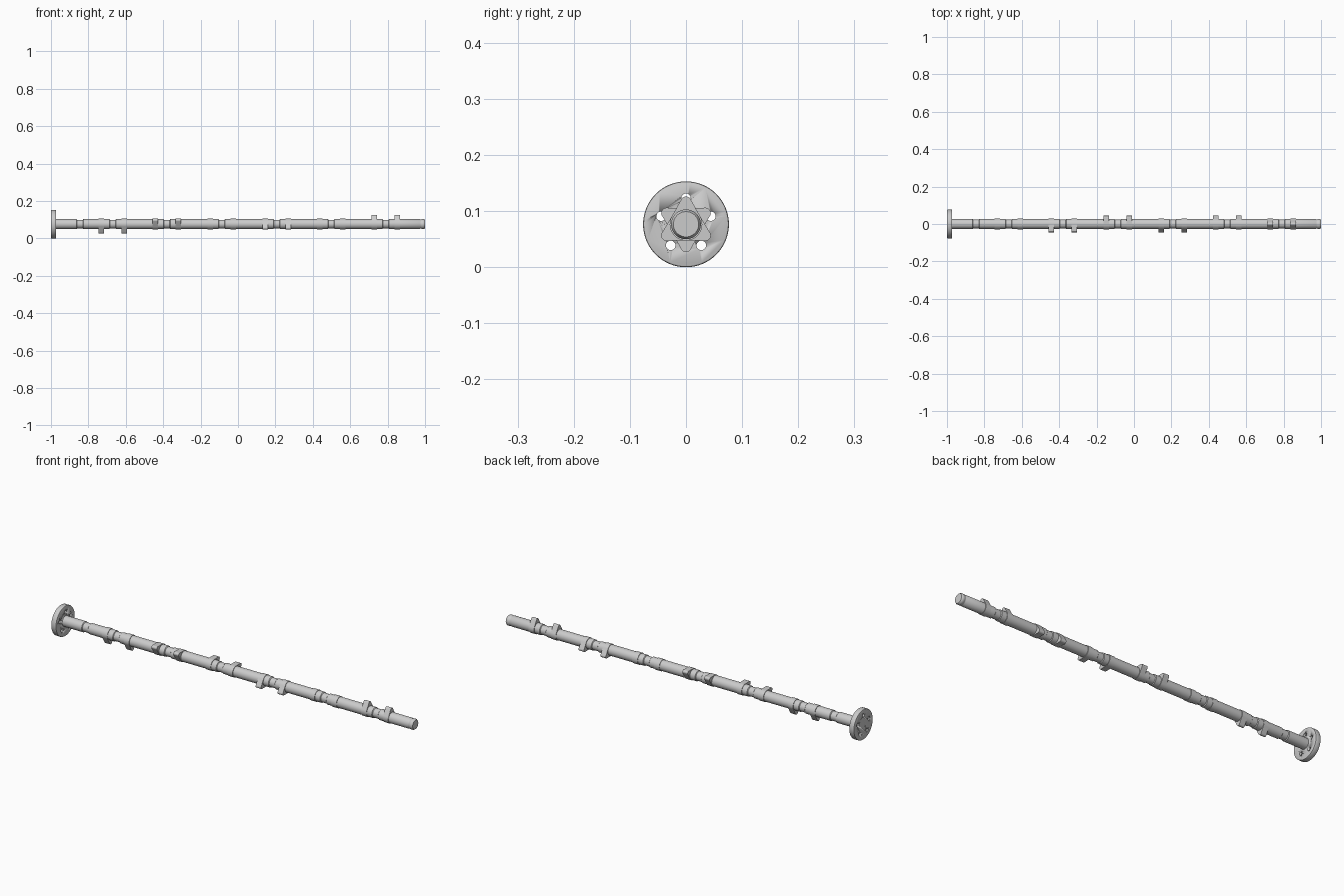
import bpy, bmesh
from math import sin, cos, pi, radians, asin

if "Cube" in bpy.data.objects:
    bpy.data.objects.remove(bpy.data.objects["Cube"])

ZC = 0.0765   # height of the shaft axis


def finish(name, bm, angle=35):
    bmesh.ops.recalc_face_normals(bm, faces=bm.faces[:])
    me = bpy.data.meshes.new(name)
    bm.to_mesh(me)
    bm.free()
    ob = bpy.data.objects.new(name, me)
    bpy.context.collection.objects.link(ob)
    ob.location.z = ZC
    bpy.ops.object.select_all(action='DESELECT')
    bpy.context.view_layer.objects.active = ob
    ob.select_set(True)
    bpy.ops.object.shade_smooth_by_angle(angle=radians(angle))
    return ob


def loft(name, rings):
    """Closed solid skinned through rings of points."""
    bm = bmesh.new()
    loops = [[bm.verts.new(p) for p in r] for r in rings]
    n = len(loops[0])
    for a, b in zip(loops, loops[1:]):
        for i in range(n):
            j = (i + 1) % n
            bm.faces.new((a[i], a[j], b[j], b[i]))
    bm.faces.new(loops[0])
    bm.faces.new(loops[-1])
    return finish(name, bm)


def circle(x, r, y=0, z=0, n=64):
    return [(x, y + r * cos(2 * pi * i / n), z + r * sin(2 * pi * i / n)) for i in range(n)]


def lathe(name, profile):
    return loft(name, [circle(x, r) for x, r in profile])


# lobe pairs: centre along the shaft and direction (degrees in the y-z plane)
pairs = [(-0.67, 270), (-0.38, 150), (-0.087, 30),
         (0.207, 210), (0.498, 330), (0.79, 90)]

# shaft with a shallow groove near the flange, in every pair and at the tip
R, G, W, C = 0.0265, 0.023, 0.018, 0.003
profile = [(-0.98, R)]
for gx in [-0.845] + [p[0] for p in pairs]:
    profile += [(gx - W, R), (gx - W + C, G), (gx + W - C, G), (gx + W, R)]
profile += [(0.972, R), (0.975, 0.0245), (0.98, 0.0245), (0.983, R), (0.994, R), (1.0, 0.0225)]
lathe("shaft", profile)


# cam lobes: base circle joined to a smaller nose circle by tangents
def cam(name, x, deg, w=0.03, base=0.029, nose=0.0095, d=0.04):
    t = pi / 2 - asin((base - nose) / d)
    a0 = radians(deg)
    pts = []
    for i in range(41):
        a = t + (2 * pi - 2 * t) * i / 40
        pts.append((base * cos(a + a0), base * sin(a + a0)))
    for i in range(17):
        a = -t + 2 * t * i / 16
        pts.append((d * cos(a0) + nose * cos(a + a0), d * sin(a0) + nose * sin(a + a0)))
    loft(name, [[(x + s * w / 2, y, z) for y, z in pts] for s in (-1, 1)])


for k, (px, deg) in enumerate(pairs):
    for s in (-1, 1):
        cam(f"cam_lobe_{2 * k + (s + 3) // 2}", px + s * 0.0615, deg)

# drive flange with rounded rim
flange = lathe("flange", [(-1.0, 0.0735), (-0.999, 0.0755), (-0.997, 0.0765),
                          (-0.975, 0.0765), (-0.973, 0.0755), (-0.972, 0.0735)])

# five bolt holes through the flange
for i in range(5):
    a = pi / 2 + 2 * pi * i / 5
    y, z = 0.0465 * cos(a), 0.0465 * sin(a)
    cutter = loft(f"bolt_hole_cutter_{i + 1}",
                  [circle(x, 0.0085, y, z, 32) for x in (-1.02, -0.95)])
    cutter.hide_render = True
    cutter.hide_set(True)
    mod = flange.modifiers.new("bolt_hole", 'BOOLEAN')
    mod.operation = 'DIFFERENCE'
    mod.solver = 'EXACT'
    mod.object = cutter
